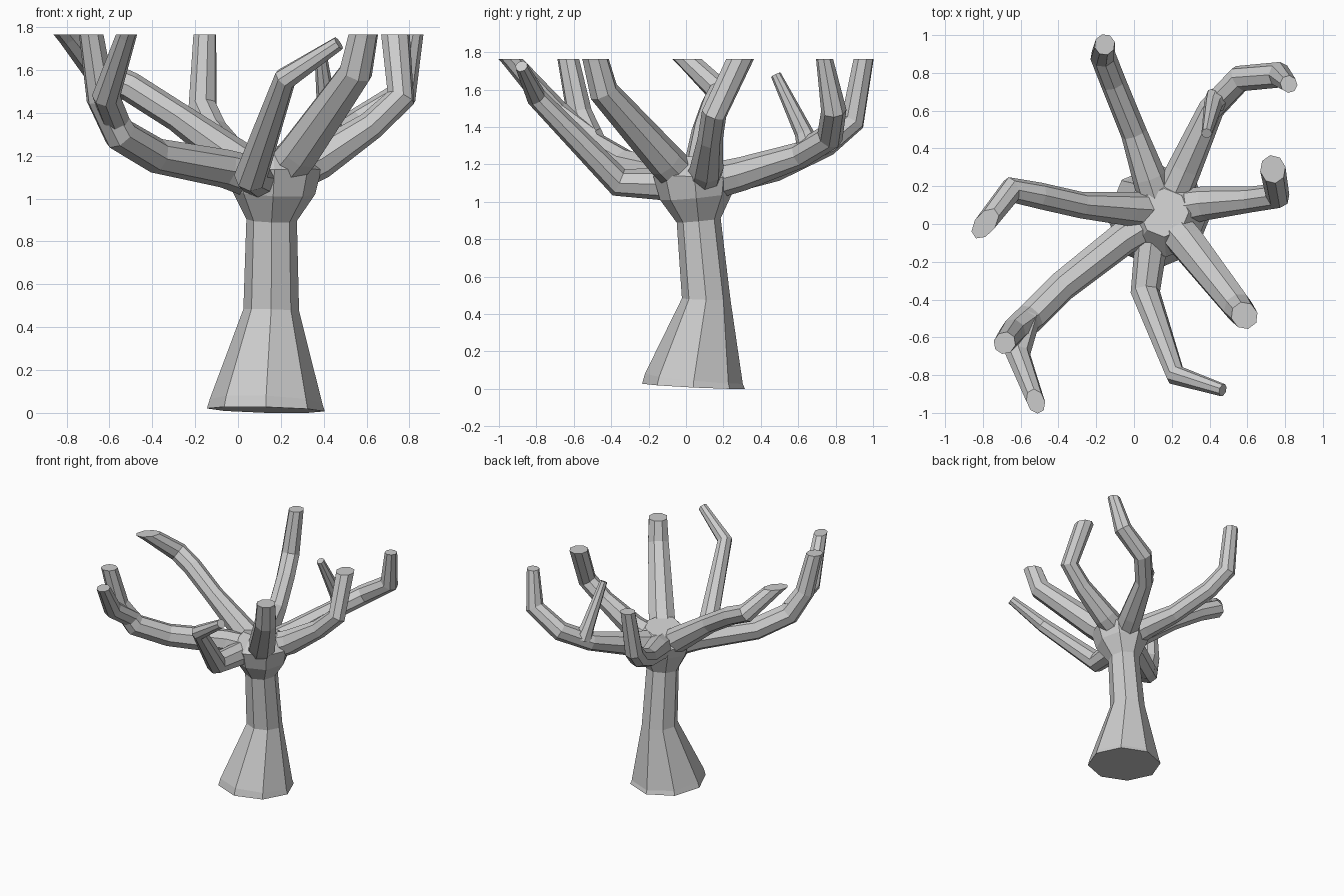
import bpy, bmesh, math
from mathutils import Vector

CUT = 1.765   # limbs are sliced flat at this height

mat = bpy.data.materials.new("plain grey")
mat.diffuse_color = (0.6, 0.6, 0.6, 1)


def tube(name, path, cut=False, sides=8):
    """Faceted tube along (x, y, z, radius) points, with capped ends."""
    pts = [Vector(p[:3]) for p in path]
    rad = [p[3] for p in path]
    if cut:   # run past the slicing plane
        pts.append(pts[-1] + (pts[-1] - pts[-2]).normalized() * 0.2)
        rad.append(rad[-1])
    bm = bmesh.new()
    rings, side = [], Vector((1, 0, 0))
    if abs((pts[1] - pts[0]).normalized().x) > 0.8:
        side = Vector((0, 1, 0))
    for i, p in enumerate(pts):
        t = Vector()
        if i > 0:
            t += (p - pts[i - 1]).normalized()
        if i < len(pts) - 1:
            t += (pts[i + 1] - p).normalized()
        t.normalize()
        side = (side - t * side.dot(t)).normalized()
        up = t.cross(side)
        ring = []
        for k in range(sides):
            a = math.tau * k / sides
            co = p + (side * math.cos(a) + up * math.sin(a)) * rad[i]
            co.z = max(co.z, 0)
            ring.append(bm.verts.new(co))
        rings.append(ring)
    for r0, r1 in zip(rings, rings[1:]):
        for k in range(sides):
            j = (k + 1) % sides
            bm.faces.new((r0[k], r0[j], r1[j], r1[k]))
    bm.faces.new(rings[0][::-1])
    bm.faces.new(rings[-1])
    if cut:
        res = bmesh.ops.bisect_plane(bm, geom=bm.verts[:] + bm.edges[:] + bm.faces[:],
                                     plane_co=(0, 0, CUT), plane_no=(0, 0, 1), clear_outer=True)
        edges = [e for e in res["geom_cut"] if isinstance(e, bmesh.types.BMEdge)]
        bmesh.ops.edgenet_fill(bm, edges=edges)
    bmesh.ops.recalc_face_normals(bm, faces=bm.faces[:])
    me = bpy.data.meshes.new(name)
    bm.to_mesh(me)
    bm.free()
    me.materials.append(mat)
    ob = bpy.data.objects.new(name, me)
    bpy.context.collection.objects.link(ob)
    return ob


# Flared trunk, swelling into the crown where the limbs meet
tube("trunk", [(0.13, 0.04, 0.014, 0.275), (0.131, 0.042, 0.054, 0.263), (0.155, 0.108, 0.48, 0.13),
               (0.157, 0.068, 0.9, 0.118), (0.165, 0.055, 1.03, 0.195),
               (0.17, 0.045, 1.13, 0.22), (0.16, 0.06, 1.225, 0.13)])

# Limbs sliced flat at the top
tube("back_limb", [(0.13, 0.1, 1.1, 0.1), (0.08, 0.25, 1.14, 0.09), (0, 0.48, 1.18, 0.07),
                   (-0.11, 0.75, 1.31, 0.068), (-0.165, 0.89, 1.43, 0.068), (-0.155, 0.95, 1.765, 0.055)], True)
tube("back_right_limb", [(0.18, 0.1, 1.1, 0.1), (0.27, 0.3, 1.15, 0.09), (0.41, 0.61, 1.25, 0.07),
                         (0.56, 0.77, 1.35, 0.072), (0.77, 0.79, 1.49, 0.068),
                         (0.82, 0.74, 1.765, 0.045)], True)
tube("right_limb", [(0.2, 0.08, 1.1, 0.1), (0.38, 0.11, 1.18, 0.09), (0.62, 0.13, 1.34, 0.068),
                    (0.76, 0.15, 1.47, 0.068), (0.735, 0.29, 1.765, 0.068)], True)
tube("left_limb", [(0.12, 0.07, 1.09, 0.1), (-0.03, 0.08, 1.2, 0.09), (-0.28, 0.1, 1.38, 0.07),
                   (-0.5, 0.15, 1.52, 0.07), (-0.65, 0.18, 1.59, 0.07),
                   (-0.79, 0.0, 1.765, 0.055)], True)
tube("front_left_limb", [(0.1, 0.02, 1.09, 0.1), (-0.06, -0.08, 1.14, 0.09), (-0.38, -0.33, 1.2, 0.082),
                         (-0.55, -0.5, 1.3, 0.082), (-0.64, -0.57, 1.47, 0.07),
                         (-0.685, -0.63, 1.765, 0.058)], True)
tube("front_right_limb", [(0.18, 0.02, 1.09, 0.1), (0.29, -0.11, 1.22, 0.1), (0.55, -0.44, 1.59, 0.08),
                          (0.585, -0.485, 1.765, 0.07)], True)
tube("front_left_fork", [(-0.56, -0.5, 1.34, 0.065), (-0.615, -0.69, 1.48, 0.066),
                         (-0.52, -0.94, 1.765, 0.048)], True)

# Limbs with whole tips
tube("front_limb", [(0.1, -0.03, 1.09, 0.09), (0.06, -0.36, 1.105, 0.078), (0.22, -0.8, 1.56, 0.055),
                    (0.47, -0.88, 1.725, 0.034)])
tube("back_right_fork", [(0.44, 0.66, 1.28, 0.068), (0.42, 0.63, 1.37, 0.05), (0.385, 0.48, 1.68, 0.028)])
